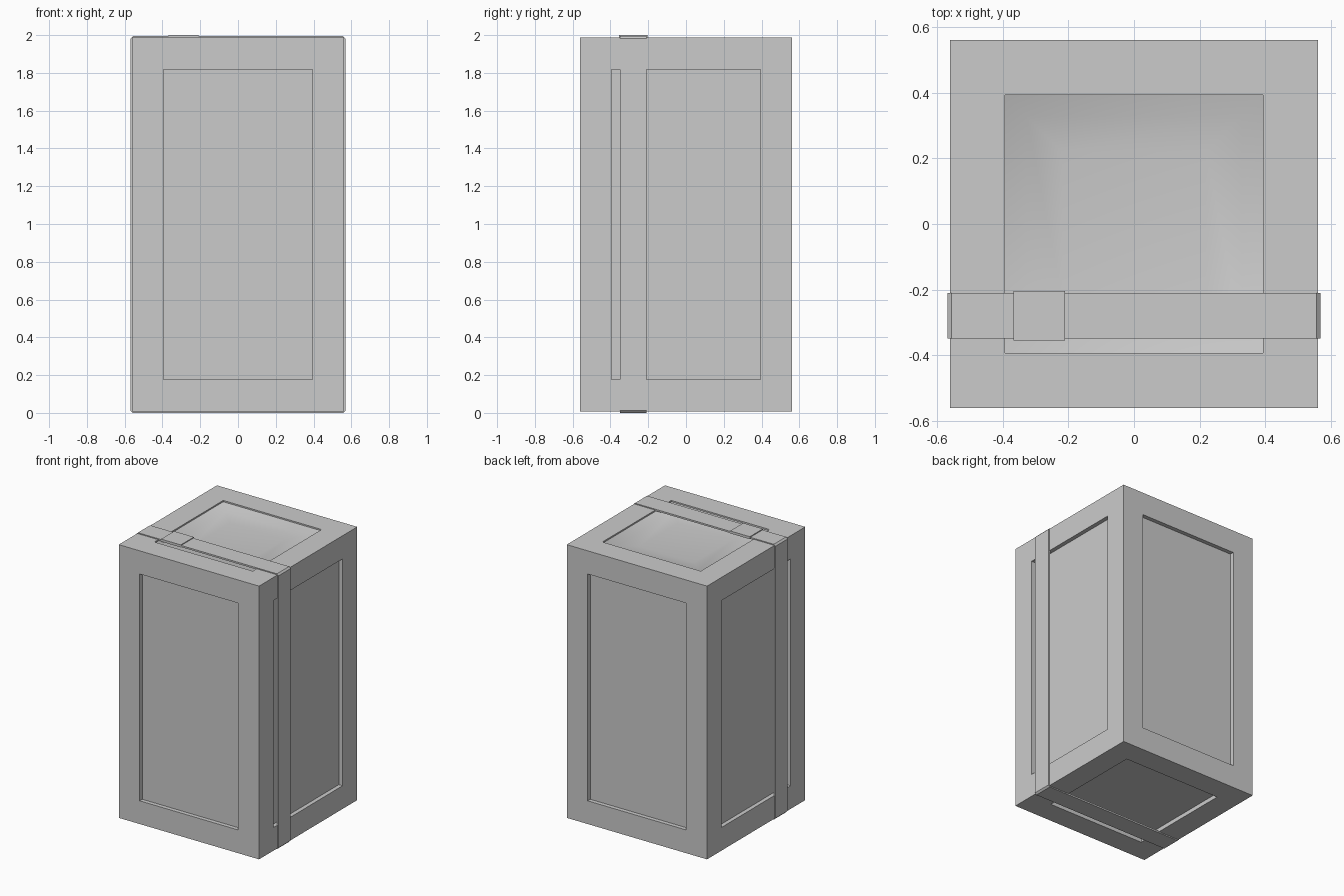
import bpy
import bmesh
import math
from mathutils import Vector

old = bpy.data.objects.get("Cube")
if old:
    bpy.data.objects.remove(old)

grey = bpy.data.materials.new("plain_grey")
grey.use_nodes = True
COLOUR = (0.6, 0.6, 0.6, 1)
grey.diffuse_color = COLOUR
grey.node_tree.nodes["Principled BSDF"].inputs["Base Color"].default_value = COLOUR


def add_block(bm, low, high):
    """Add an axis-aligned block between two corners."""
    low, high = Vector(low), Vector(high)
    made = bmesh.ops.create_cube(bm, size=1)
    for v in made["verts"]:
        v.co = (low + high) / 2 + Vector(a * b for a, b in zip(v.co, high - low))


def finish(bm, name, bevel=0, segments=2):
    """Turn a bmesh into a smooth-shaded object with softened edges."""
    mesh = bpy.data.meshes.new(name)
    bmesh.ops.recalc_face_normals(bm, faces=bm.faces)
    bm.to_mesh(mesh)
    bm.free()
    mesh.materials.append(grey)
    obj = bpy.data.objects.new(name, mesh)
    bpy.context.collection.objects.link(obj)
    bpy.ops.object.select_all(action="DESELECT")
    obj.select_set(True)
    bpy.context.view_layer.objects.active = obj
    bpy.ops.object.shade_smooth_by_angle(angle=math.radians(40))
    if bevel:
        mod = obj.modifiers.new("soft_edges", "BEVEL")
        mod.width = bevel
        mod.segments = segments
        mod.limit_method = "WEIGHT"
    return obj


def inset(bm, face, amount, depth):
    bmesh.ops.inset_region(bm, faces=[face], thickness=amount, use_even_offset=True)
    for v in face.verts:
        v.co -= face.normal * depth


def sink(bm, face, depth):
    """Push a face straight in, leaving upright walls."""
    normal = face.normal.copy()
    new = bmesh.ops.extrude_discrete_faces(bm, faces=[face])["faces"][0]
    for v in new.verts:
        v.co -= normal * depth
    return new


# Crate: soft outer edges and a sunken panel on every side
HALF, BOTTOM, TOP = 0.562, 0.008, 1.987
FRAME = 0.168
bm = bmesh.new()
add_block(bm, (-HALF, -HALF, BOTTOM), (HALF, HALF, TOP))
weight = bm.edges.layers.float.new("bevel_weight_edge")
for edge in bm.edges:
    edge[weight] = 1
for face in list(bm.faces):
    face.normal_update()
    is_top = face.normal.z > 0.9
    inset(bm, face, FRAME, 0)
    panel = sink(bm, face, 0.01 if is_top else 0.03)
    if is_top:
        # Dished lid falling in two slopes to a flat floor
        inset(bm, panel, 0.065, 0.028)
        inset(bm, panel, 0.11, 0.014)
for edge in bm.edges:
    outer = sum(all(abs(abs(v.co[i]) - HALF) < 1e-4 for v in edge.verts) for i in (0, 1))
    outer += all(min(abs(v.co.z - TOP), abs(v.co.z - BOTTOM)) < 1e-4 for v in edge.verts)
    edge[weight] = 1 if outer == 2 else 0
finish(bm, "crate", 0.016)

# Strap: thin closed band running over the lid, down the sides and underneath
REACH, LOW, HIGH, THICK, CHAMFER = 0.569, 0.0, 1.994, 0.012, 0.012


def loop(shrink):
    """Band outline with clipped corners."""
    x, low, high = REACH - shrink, LOW + shrink, HIGH - shrink
    points = []
    for sx, sz in ((1, 1), (-1, 1), (-1, -1), (1, -1)):
        z = high if sz > 0 else low
        pair = [(sx * x, z - sz * CHAMFER), (sx * (x - CHAMFER), z)]
        points += pair if sx * sz > 0 else pair[::-1]
    return points


bm = bmesh.new()
rings = []
for shrink, y in ((0, -0.35), (0, -0.21), (THICK, -0.21), (THICK, -0.35)):
    rings.append([bm.verts.new((x, y, z)) for x, z in loop(shrink)])
for a, b in zip(rings, rings[1:] + rings[:1]):
    count = len(a)
    for i in range(count):
        j = (i + 1) % count
        bm.faces.new((a[i], a[j], b[j], b[i]))
finish(bm, "strap")

# Buckle: small flat plate wrapped around the strap near one end
bm = bmesh.new()
add_block(bm, (-0.368, -0.355, 1.982), (-0.21, -0.205, 2.0))
finish(bm, "buckle")
